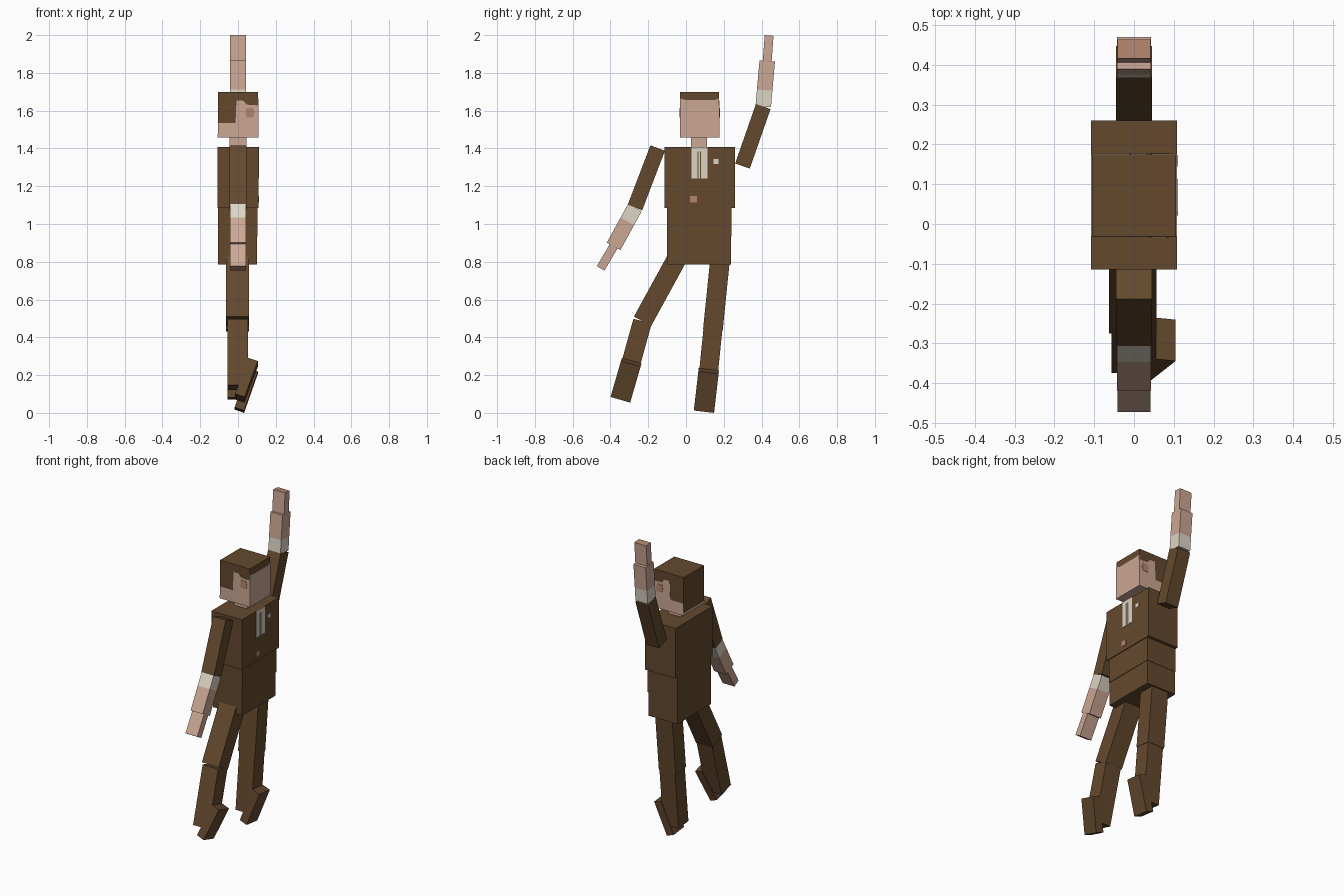
import bpy, bmesh
from mathutils import Vector

if "Cube" in bpy.data.objects:
    bpy.data.objects.remove(bpy.data.objects["Cube"])


def material(name, rgb):
    m = bpy.data.materials.new(name)
    m.diffuse_color = (*rgb, 1)
    m.use_nodes = True
    m.node_tree.nodes["Principled BSDF"].inputs["Base Color"].default_value = m.diffuse_color
    return m


BROWN = material("brown cloth", (0.127, 0.066, 0.027))
SKIN = material("skin", (0.60, 0.385, 0.295))
DARK_SKIN = material("dark skin", (0.45, 0.235, 0.155))
CREAM = material("cream cloth", (0.72, 0.66, 0.56))


def finish(name, bm, *mats):
    bmesh.ops.recalc_face_normals(bm, faces=bm.faces)
    me = bpy.data.meshes.new(name)
    bm.to_mesh(me)
    bm.free()
    for m in mats:
        me.materials.append(m)
    ob = bpy.data.objects.new(name, me)
    bpy.context.collection.objects.link(ob)
    return ob


def block(name, x, y, z, mat):
    """Upright box from (min, max) ranges."""
    bm = bmesh.new()
    bmesh.ops.create_cube(bm, size=1)
    for v in bm.verts:
        v.co = Vector([(r[0] + r[1]) / 2 + c * (r[1] - r[0]) for c, r in zip(v.co, (x, y, z))])
    return finish(name, bm, mat)


def limb(name, p0, p1, width, depth, mat, cap=None):
    """Box running from p0 to p1; width is sideways (y), depth is towards x."""
    p0, p1 = Vector(p0), Vector(p1)
    d = (p1 - p0).normalized()
    side = Vector((1, 0, 0)).cross(d).normalized()
    fwd = side.cross(d)
    bm = bmesh.new()
    bmesh.ops.create_cube(bm, size=1)
    for f in bm.faces:  # the far end may have its own colour
        f.material_index = int(cap is not None and f.calc_center_median().z > 0.4)
    for v in bm.verts:
        c = v.co.copy()
        v.co = p0.lerp(p1, c.z + 0.5) + side * c.y * width + fwd * c.x * depth
    return finish(name, bm, mat, *([cap] if cap else []))


def plate(name, pts, place, offset, mat):
    """Thin outline plate; place maps (u, v) to 3D, offset is its thickness."""
    bm = bmesh.new()
    f = bm.faces.new([bm.verts.new(place(u, v)) for u, v in pts])
    ext = bmesh.ops.extrude_face_region(bm, geom=[f])
    bmesh.ops.translate(bm, vec=offset, verts=[g for g in ext["geom"] if isinstance(g, bmesh.types.BMVert)])
    return finish(name, bm, mat)


def rect(u0, u1, v0, v1):
    return [(u0, v0), (u1, v0), (u1, v1), (u0, v1)]


# Torso and neck
block("chest", (-0.108, 0.108), (-0.115, 0.26), (1.086, 1.407), BROWN)
block("abdomen", (-0.107, 0.103), (-0.10, 0.241), (0.935, 1.086), BROWN)
block("pelvis", (-0.107, 0.10), (-0.10, 0.239), (0.785, 0.935), BROWN)
block("neck", (-0.045, 0.045), (0.026, 0.112), (1.40, 1.465), SKIN)

# Head: hair-coloured block with a skin underside and skin plates
HY = (-0.031, 0.175)
head = block("head", (-0.106, 0.105), HY, (1.457, 1.70), BROWN)
head.data.materials.append(SKIN)
for f in head.data.polygons:
    f.material_index = int(f.normal.z < -0.5)
plate("face", [(HY[0], 1.457), (HY[1], 1.457), (HY[1], 1.665), (0.15, 1.656),
               (0.0, 1.656), (HY[0], 1.665)],
      lambda u, v: (0.105, u, v), (0.003, 0, 0), SKIN)
cheek = [(-0.106, 1.457), (0.108, 1.457), (0.108, 1.628), (0.045, 1.632), (0.03, 1.652),
         (-0.008, 1.655), (-0.013, 1.535), (-0.106, 1.535)]
for side, y, s in (("right", HY[0], -1), ("left", HY[1], 1)):
    plate(side + "_cheek", cheek, lambda u, v: (u, y, v), (0, 0.002 * s, 0), SKIN)
    plate(side + "_ear", [(0.045, 1.565), (0.08, 1.565), (0.088, 1.59), (0.08, 1.615), (0.045, 1.615), (0.04, 1.59)],
          lambda u, v: (u, y, v), (0, 0.004 * s, 0), DARK_SKIN)
plate("nape", rect(HY[0], HY[1], 1.457, 1.475), lambda u, v: (-0.106, u, v), (-0.002, 0, 0), SKIN)

# Shirt strips, pocket square and button on the chest front
for name, r, mat in (("shirt_right", (0.03, 0.06, 1.24, 1.407), CREAM),
                     ("shirt_middle", (0.066, 0.074, 1.24, 1.407), CREAM),
                     ("shirt_left", (0.08, 0.113, 1.24, 1.407), CREAM),
                     ("shirt_top", (0.03, 0.113, 1.385, 1.407), CREAM),
                     ("pocket_square", (0.145, 0.172, 1.318, 1.343), CREAM),
                     ("button", (0.022, 0.057, 1.115, 1.148), DARK_SKIN)):
    plate(name, rect(*r), lambda u, v: (0.108, u, v), (0.003, 0, 0), mat)

# Arms: shoulder, elbow, wrist, fingertip as (y, z)
arms = {"right": [(-0.15, 1.402), (-0.27, 1.088), (-0.383, 0.882), (-0.452, 0.765)],
        "left": [(0.299, 1.307), (0.409, 1.622), (0.430, 1.863), (0.440, 1.998)]}
for side, joints in arms.items():
    shoulder, elbow, wrist, tip = [Vector((0, *j)) for j in joints]
    cuff = elbow.lerp(wrist, 0.36)
    limb(side + "_upper_arm", shoulder, elbow, 0.082, 0.09, BROWN)
    limb(side + "_cuff", elbow, cuff, 0.082, 0.086, CREAM)
    limb(side + "_forearm", cuff, wrist, 0.082, 0.086, SKIN)
    limb(side + "_hand", wrist, tip, 0.047, 0.084, SKIN, DARK_SKIN)

# Legs: hip, knee, ankle as (y, z); raised-toe feet as heel and toe points
legs = {"right": [(-0.052, 0.81), (-0.23, 0.485), (-0.327, 0.135), (0.01, -0.345, 0.078), (0.08, -0.29, 0.268)],
        "left": [(0.181, 0.82), (0.142, 0.437), (0.105, 0.076), (0.007, 0.096, 0.015), (0.08, 0.12, 0.222)]}
for side, (hip, knee, ankle, heel, toe) in legs.items():
    limb(side + "_thigh", (-0.003, *hip), (-0.003, *knee), 0.104, 0.12, BROWN)
    limb(side + "_shin", (-0.001, *knee), (-0.001, *ankle), 0.1, 0.11, BROWN)
    limb(side + "_foot", heel, toe, 0.108, 0.053, BROWN)
